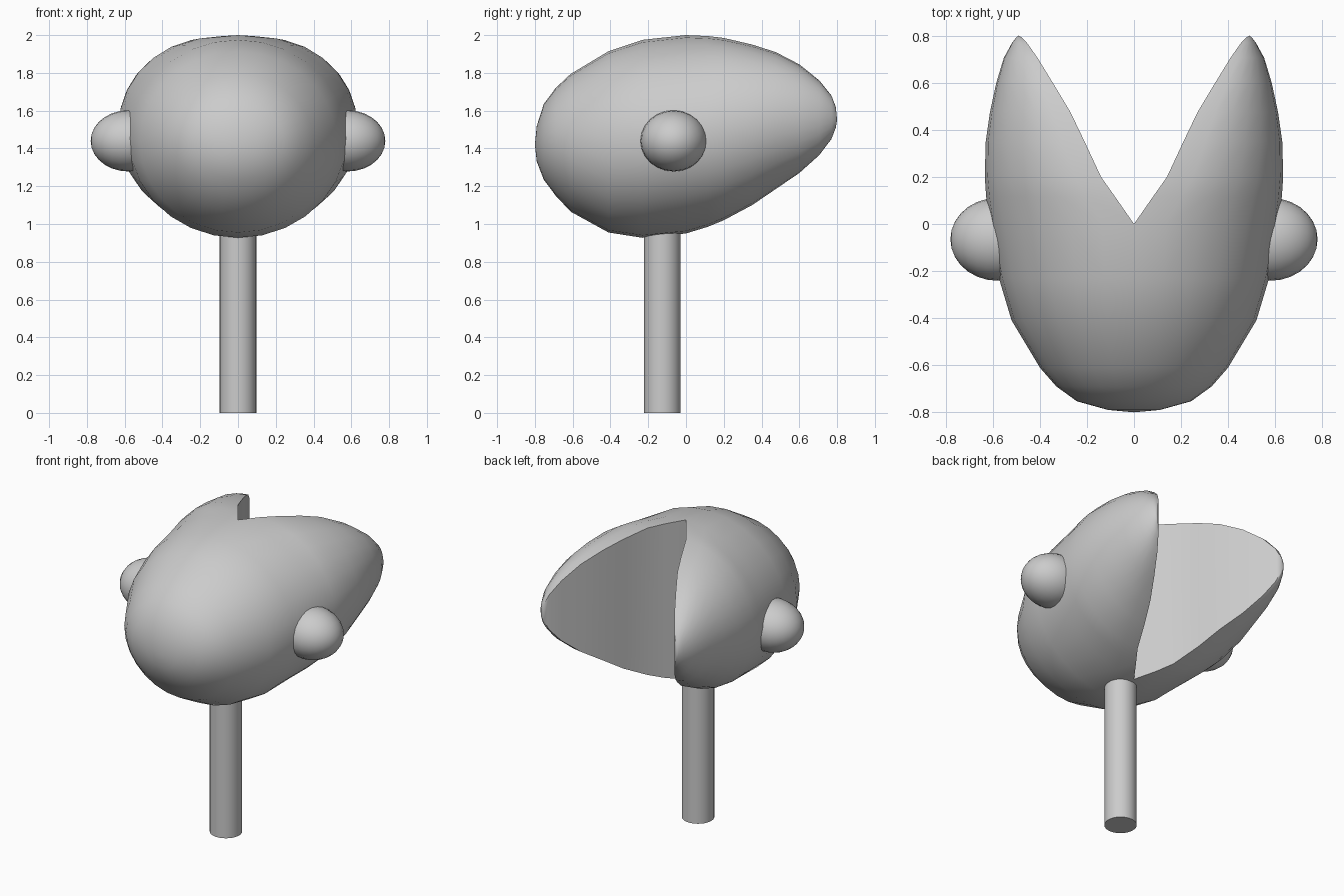
import bpy, bmesh
from math import sin, cos, pi, radians

if "Cube" in bpy.data.objects:
    bpy.data.objects.remove(bpy.data.objects["Cube"])


def smooth(ob, angle=40):
    bpy.ops.object.select_all(action='DESELECT')
    ob.select_set(True)
    bpy.context.view_layer.objects.active = ob
    bpy.ops.object.shade_smooth_by_angle(angle=radians(angle))


# Head sections along y: (y, inner x, outer x, top z, bottom z)
SECTIONS = [
    (-.80, 0, 0, 1.42, 1.42), (-.79, 0, .11, 1.52, 1.33),
    (-.753, 0, .243, 1.635, 1.235), (-.69, 0, .33, 1.72, 1.15),
    (-.61, 0, .40, 1.795, 1.065), (-.41, 0, .52, 1.915, .955),
    (-.23, 0, .574, 1.975, .927), (0, 0, .613, 2.0, .95),
    (.115, .08, .628, 1.995, .985), (.20, .14, .634, 1.985, 1.02),
    (.35, .21, .63, 1.95, 1.10), (.475, .27, .612, 1.91, 1.185),
    (.60, .345, .585, 1.845, 1.27), (.706, .41, .553, 1.76, 1.365),
    (.77, .455, .518, 1.68, 1.45), (.793, .478, .50, 1.62, 1.51),
    (.80, .49, .49, 1.55, 1.55)]
N = 14

# Head: right half lofted from half-ellipse sections, then mirrored
bm = bmesh.new()
rings = []
for y, xi, xo, zt, zb in SECTIONS:
    if zt == zb:
        rings.append([bm.verts.new((xi, y, zt))] * (N + 1))
        continue
    mid, half = (zt + zb) / 2, (zt - zb) / 2
    rings.append([bm.verts.new((xi + (xo - xi) * sin(pi * i / N) if 0 < i < N else xi, y,
                                mid + half * cos(pi * i / N))) for i in range(N + 1)])


def face(*verts):
    unique = list(dict.fromkeys(verts))
    if len(unique) > 2:
        bm.faces.new(unique)


for k, (a, b) in enumerate(zip(rings, rings[1:])):
    for i in range(N):
        face(a[i], b[i], b[i + 1], a[i + 1])
    if SECTIONS[k][0] >= 0:                       # flat wall of the rear notch
        face(a[0], a[N], b[N], b[0])
bmesh.ops.recalc_face_normals(bm, faces=bm.faces)
mesh = bpy.data.meshes.new("head")
bm.to_mesh(mesh)
bm.free()
head = bpy.data.objects.new("head", mesh)
bpy.context.collection.objects.link(head)
bpy.context.view_layer.objects.active = head
head.select_set(True)
head.modifiers.new("mirror", 'MIRROR').use_axis[0] = True
bpy.ops.object.modifier_apply(modifier="mirror")
smooth(head)

# Side knobs
for side, name in ((1, "right_knob"), (-1, "left_knob")):
    bpy.ops.mesh.primitive_uv_sphere_add(segments=24, ring_count=14, radius=1,
                                         location=(.58 * side, -.065, 1.44),
                                         rotation=(0, pi / 2, 0))
    knob = bpy.context.object
    knob.name = name
    knob.scale = (.162, .176, .20)
    smooth(knob)

# Stem
bpy.ops.mesh.primitive_cylinder_add(vertices=32, radius=.097, depth=1.1,
                                    location=(0, -.125, .55))
stem = bpy.context.object
stem.name = "stem"
smooth(stem)
